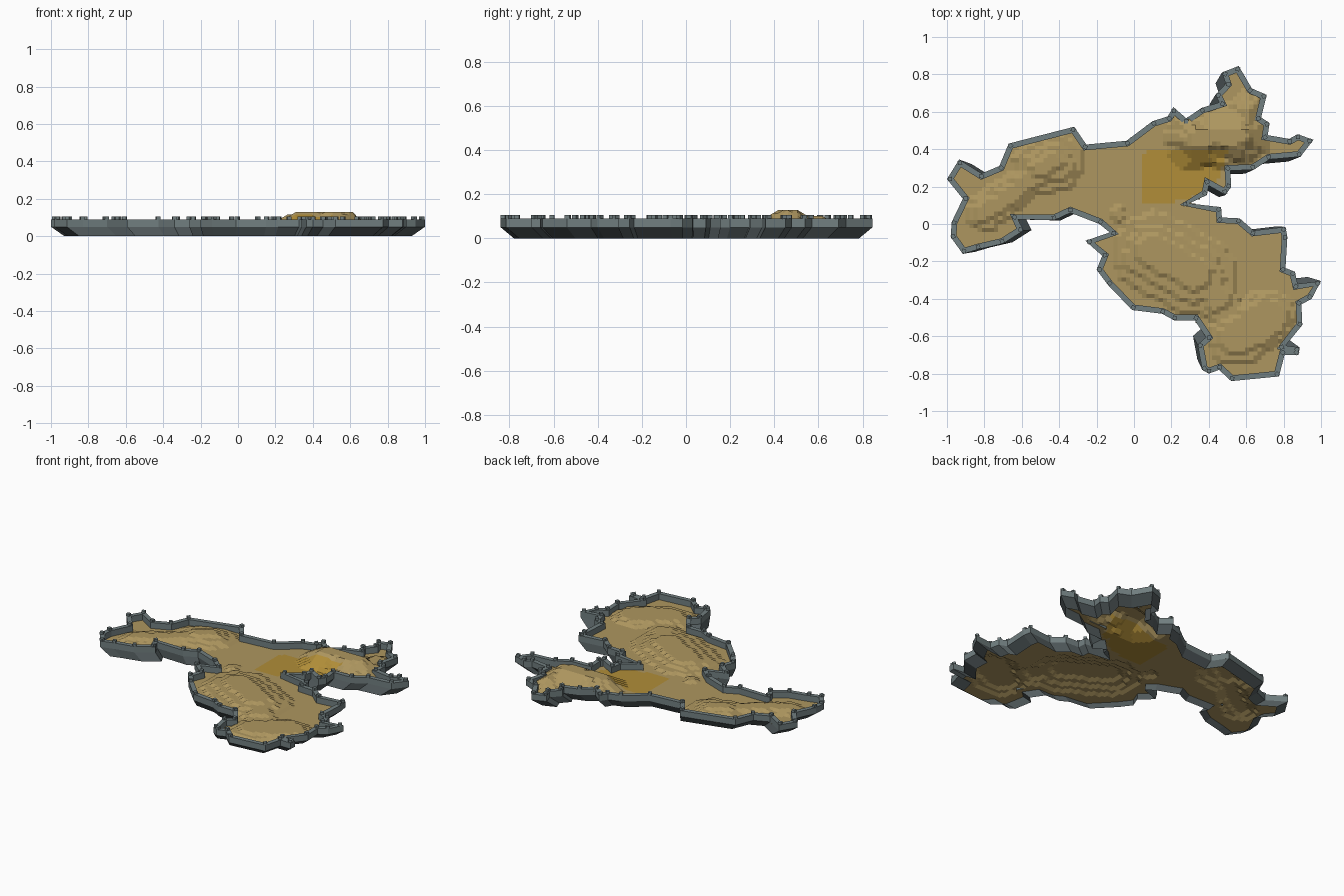
import bpy, bmesh, math
from mathutils import Vector

if "Cube" in bpy.data.objects:
    bpy.data.objects.remove(bpy.data.objects["Cube"])

# Coastline, clockwise from the west tip
OUT = [(-1, .24), (-.935, .345), (-.815, .27), (-.72, .31), (-.67, .43), (-.32, .52), (-.255, .425),
       (-.04, .445), (.1, .55), (.18, .575), (.21, .625), (.28, .565), (.36, .62), (.455, .65),
       (.435, .69), (.49, .75), (.47, .81), (.56, .845), (.63, .725), (.71, .69), (.68, .57),
       (.725, .54), (.715, .475), (.83, .455), (.875, .48), (.96, .45), (.89, .36), (.725, .345),
       (.64, .29), (.515, .285), (.52, .2), (.49, .155), (.4, .205), (.39, .155), (.295, .11),
       (.465, .09), (.47, .035), (.565, .03), (.64, -.035), (.81, -.015), (.82, -.07), (.81, -.235),
       (.86, -.255), (.875, -.32), (1, -.305), (.95, -.4), (.895, -.43), (.9, -.54), (.81, -.65),
       (.885, -.66), (.88, -.7), (.805, -.7), (.775, -.815), (.52, -.84), (.455, -.78), (.4, -.8),
       (.365, -.78), (.34, -.645), (.385, -.605), (.325, -.515), (.215, -.515), (.15, -.48),
       (-.01, -.46), (-.14, -.325), (-.2, -.245), (-.17, -.17), (-.26, -.09), (-.13, -.045)]
OUT += [(-.185, 0), (-.34, .06), (-.425, .02), (-.62, .025), (-.59, -.035), (-.7, -.105),
        (-.83, -.135), (-.915, -.16), (-.98, -.07), (-.975, .01), (-.915, .135)]
# Golden patch of ground
PATCH = [(.045, .1), (.045, .36), (.1, .405), (.51, .405), (.45, .24), (.3, .13)]
# Hills: ridge start, ridge end, core radius, foot radius, height
HILLS = [(.33, .46, .56, .47, .035, .17, .08), (.58, .5, .61, .62, .02, .09, .05),
         (-.42, .33, -.5, .3, .04, .17, .034), (-.5, .28, -.8, .06, .02, .11, .03),
         (.1, -.15, .33, -.27, .06, .24, .039), (.55, -.6, .72, -.5, .06, .17, .032),
         (.3, -.15, .45, -.4, .02, .14, .03), (-.08, .07, -.08, .05, .01, .05, .016)]
BASE, TOP, CELL, STEP = .05, .09, .022, .013


def mat(name, r, g, b):
    m = bpy.data.materials.new(name)
    m.diffuse_color = (r, g, b, 1)
    m.use_nodes = True
    m.node_tree.nodes["Principled BSDF"].inputs["Base Color"].default_value = m.diffuse_color
    return m


SAND = mat("sand", .42, .305, .115)
GOLD = mat("golden_sand", .44, .27, .04)
STONE = mat("grey_stone", .165, .21, .215)
DARK = mat("dark_stone", .09, .112, .117)


def finish(name, bm, *mats):
    me = bpy.data.meshes.new(name)
    bm.to_mesh(me)
    bm.free()
    for m in mats:
        me.materials.append(m)
    ob = bpy.data.objects.new(name, me)
    bpy.context.collection.objects.link(ob)
    return ob


def inside(x, y, poly):
    hit = False
    for (ax, ay), (bx, by) in zip(poly, poly[1:] + poly[:1]):
        if (ay > y) != (by > y) and x < ax + (y - ay) * (bx - ax) / (by - ay):
            hit = not hit
    return hit


def miters(poly):
    """Inward corner directions of a clockwise outline."""
    res = []
    for i, p in enumerate(poly):
        a, b, c = Vector(poly[i - 1]), Vector(p), Vector(poly[(i + 1) % len(poly)])
        d, e = (b - a).normalized(), (c - b).normalized()
        n, k = Vector((d.y, -d.x)), Vector((e.y, -e.x))
        m = (n + k) / max(1 + n.dot(k), .3)
        if m.length > 1.7:
            m = m.normalized() * 1.7
        res.append(m)
    return res


MIT = miters(OUT)


def ring(offset, z, scale=1):
    return [((p[0] + m.x * offset) * scale, (p[1] + m.y * offset) * scale, z)
            for p, m in zip(OUT, MIT)]


def loft(name, rings, material):
    bm = bmesh.new()
    rows = [[bm.verts.new(c) for c in r] for r in rings]
    n = len(OUT)
    for lo, hi in zip(rows, rows[1:]):
        for i in range(n):
            j = (i + 1) % n
            bm.faces.new((lo[j], lo[i], hi[i], hi[j]))
    return finish(name, bm, material)


def height(x, y):
    h = 0
    p = Vector((x, y))
    for ax, ay, bx, by, core, foot, top in HILLS:
        a, ab = Vector((ax, ay)), Vector((bx - ax, by - ay))
        t = min(1, max(0, (p - a).dot(ab) / ab.length_squared))
        d = (p - a - ab * t).length + .012 * math.sin(x * 31 + y * 17) * math.sin(y * 37)
        h = max(h, top * min(1, max(0, (foot - d) / (foot - core))))
    return BASE + round(h / STEP) * STEP


# Terraced ground: stepped grid trimmed to the coastline
bm = bmesh.new()
verts = {}


def vert(i, j):
    if (i, j) not in verts:
        x, y = i * CELL, j * CELL
        verts[i, j] = bm.verts.new((x, y, height(x, y)))
    return verts[i, j]


INNER = [(c[0], c[1]) for c in ring(.012, 0)]
for i in range(-47, 47):
    for j in range(-40, 40):
        x, y = (i + .5) * CELL, (j + .5) * CELL
        if inside(x, y, INNER):
            f = bm.faces.new((vert(i, j), vert(i + 1, j), vert(i + 1, j + 1), vert(i, j + 1)))
            f.material_index = int(inside(x, y, PATCH))
finish("terraced_ground", bm, SAND, GOLD)

# Ground border under the wall, the wall itself and the tapering cliff
loft("ground_border", [ring(0, BASE), ring(.032, BASE)], SAND)
loft("rim_wall", [ring(0, BASE), ring(0, TOP), ring(.03, TOP), ring(.03, BASE)], STONE)
loft("cliff_skirt", [ring(0, 0, .928), ring(0, BASE)], DARK)

# Battlement posts at each corner of the wall
bm = bmesh.new()
for p, m in zip(OUT, MIT):
    a = math.atan2(m.y, m.x)
    u, v = Vector((math.cos(a), math.sin(a), 0)) * .011, Vector((-math.sin(a), math.cos(a), 0)) * .011
    c = Vector((p[0] + m.x * .013, p[1] + m.y * .013, 0))
    vs = bmesh.ops.create_cube(bm, size=2)["verts"]
    for w in vs:
        s = w.co.copy()
        q = c + u * s.x + v * s.y
        w.co = (max(-1, min(1, q.x)), q.y, TOP - .002 if s.z < 0 else .105)
finish("battlement_posts", bm, STONE)
